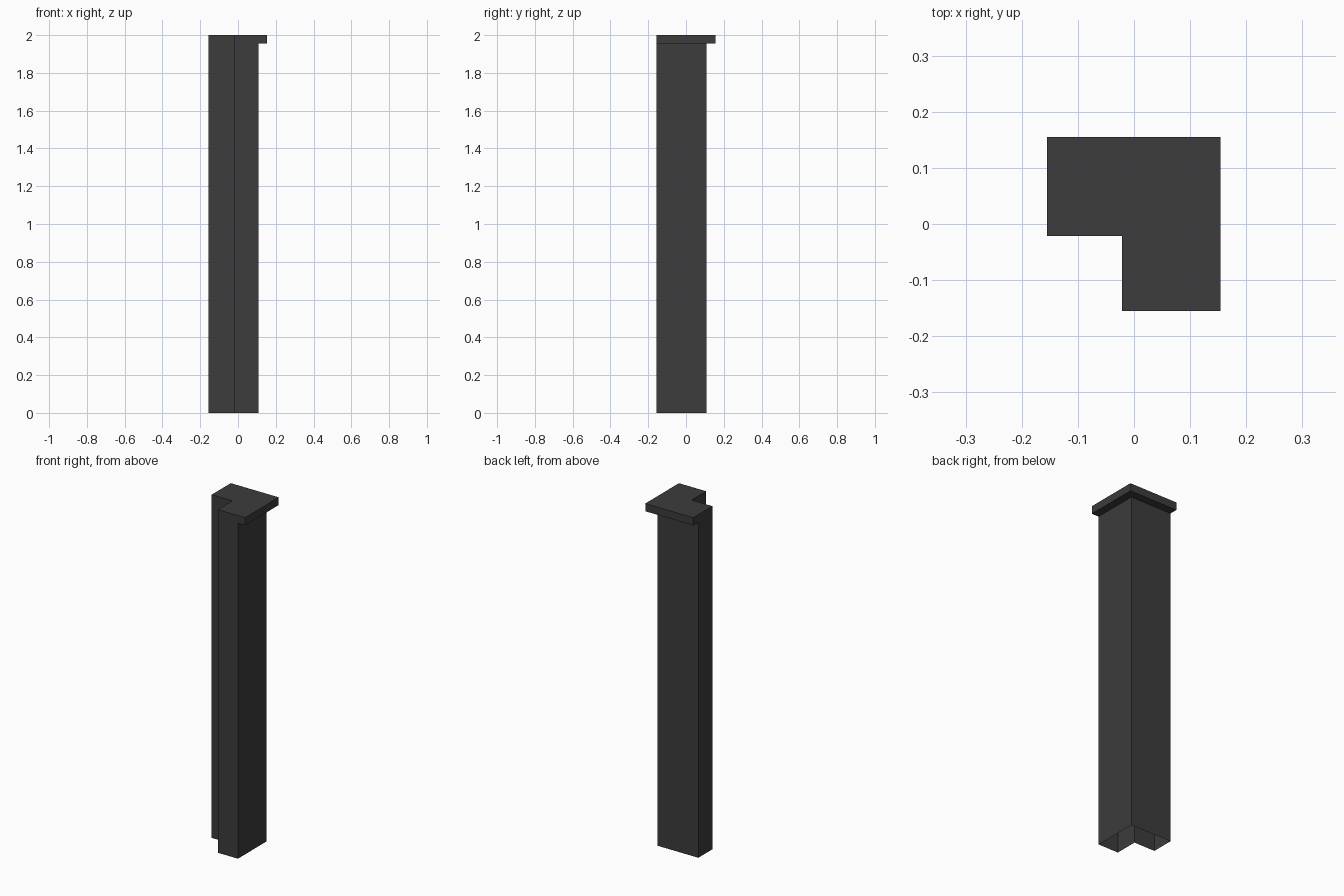
import bpy
import bmesh

cube = bpy.data.objects.get("Cube")
if cube:
    bpy.data.objects.remove(cube, do_unlink=True)

charcoal = bpy.data.materials.new("charcoal")
charcoal.use_nodes = True
colour = (0.045, 0.045, 0.045, 1.0)
charcoal.diffuse_color = colour
charcoal.node_tree.nodes["Principled BSDF"].inputs["Base Color"].default_value = colour

FRONT = -0.155      # flush faces of both legs
NOTCH = -0.021      # inner corner of the L
CAP_BASE, TOP = 1.955, 2.0


def l_profile(outer_x, outer_y):
    """Counter-clockwise L outline with its inner corner facing front left."""
    return [(NOTCH, FRONT), (outer_x, FRONT), (outer_x, outer_y),
            (FRONT, outer_y), (FRONT, NOTCH), (NOTCH, NOTCH)]


def prism(name, outline, z0, z1, closed):
    """Extrude an outline into walls, closing both ends if asked."""
    bm = bmesh.new()
    low = [bm.verts.new((x, y, z0)) for x, y in outline]
    high = [bm.verts.new((x, y, z1)) for x, y in outline]
    for i in range(len(outline)):
        j = (i + 1) % len(outline)
        bm.faces.new((low[i], low[j], high[j], high[i]))
    if closed:
        bm.faces.new(high)
        bm.faces.new(low[::-1])
    mesh = bpy.data.meshes.new(name)
    bm.to_mesh(mesh)
    bm.free()
    mesh.materials.append(charcoal)
    obj = bpy.data.objects.new(name, mesh)
    bpy.context.collection.objects.link(obj)
    return obj


# Hollow corner post, open at the foot
prism("corner_post", l_profile(0.108, 0.108), 0, CAP_BASE, False)

# Cap overhanging the two outer sides only
prism("cap", l_profile(0.154, 0.155), CAP_BASE, TOP, True)
